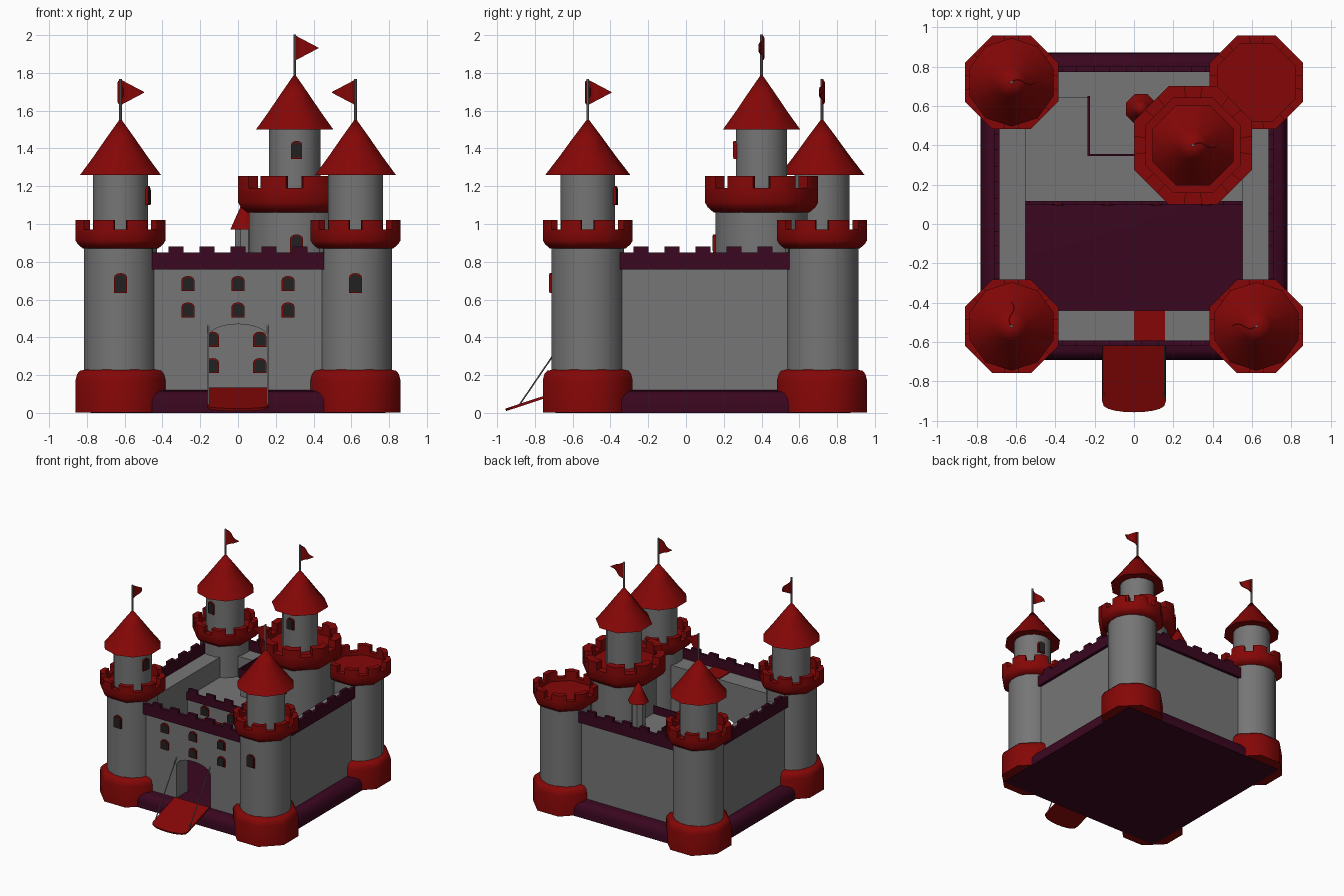
import bpy, bmesh, math
from mathutils import Matrix, Vector

if "Cube" in bpy.data.objects:
    bpy.data.objects.remove(bpy.data.objects["Cube"])


def material(name, rgb):
    m = bpy.data.materials.new(name)
    m.diffuse_color = (*rgb, 1)
    m.use_nodes = True
    m.node_tree.nodes["Principled BSDF"].inputs["Base Color"].default_value = m.diffuse_color
    return m


GREY = material("stone grey", (0.18, 0.18, 0.18))
RED = material("roof red", (0.235, 0.002, 0.002))
PURPLE = material("dark purple", (0.042, 0.002, 0.014))
DARK = material("window dark", (0.015, 0.015, 0.015))
CY = 0.09  # centre of the square plan in y


def finish(bm, name, mat, smooth=None, matrix=None):
    bmesh.ops.remove_doubles(bm, verts=bm.verts, dist=1e-5)
    bmesh.ops.recalc_face_normals(bm, faces=bm.faces)
    if matrix:
        bm.transform(matrix)
    me = bpy.data.meshes.new(name)
    bm.to_mesh(me)
    bm.free()
    ob = bpy.data.objects.new(name, me)
    bpy.context.collection.objects.link(ob)
    me.materials.append(mat)
    if smooth:
        bpy.ops.object.select_all(action='DESELECT')
        ob.select_set(True)
        bpy.context.view_layer.objects.active = ob
        bpy.ops.object.shade_smooth_by_angle(angle=math.radians(smooth))
    return ob


def add_box(bm, x0, x1, y0, y1, z0, z1):
    m = Matrix.Translation(((x0 + x1) / 2, (y0 + y1) / 2, (z0 + z1) / 2)) @ Matrix.Diagonal((x1 - x0, y1 - y0, z1 - z0, 1))
    bmesh.ops.create_cube(bm, size=1, matrix=m)


def boxes(name, mat, *dims, matrix=None):
    bm = bmesh.new()
    for d in dims:
        add_box(bm, *d)
    return finish(bm, name, mat, matrix=matrix)


def lathe(name, mat, prof, n, c, smooth=40):
    """Revolve (apothem, z) points; flats face the axes."""
    bm = bmesh.new()
    k = 1 / math.cos(math.pi / n)
    rings = [[bm.verts.new((c[0] + r * k * math.cos((i + .5) * math.tau / n),
                            c[1] + r * k * math.sin((i + .5) * math.tau / n), z)) for i in range(n)]
             for r, z in prof]
    for a, b in zip(rings, rings[1:]):
        for i in range(n):
            bm.faces.new((a[i], a[(i + 1) % n], b[(i + 1) % n], b[i]))
    return finish(bm, name, mat, smooth)


def add_prism(bm, pts, vec):
    a = [bm.verts.new(p) for p in pts]
    b = [bm.verts.new(Vector(p) + Vector(vec)) for p in pts]
    bm.faces.new(a)
    bm.faces.new(b[::-1])
    for i in range(len(a)):
        j = (i + 1) % len(a)
        bm.faces.new((a[i], b[i], b[j], a[j]))


def arch(w, h, n=6):
    """Outline in x/z with a flattened round head."""
    rise = w * 0.35
    top = [(w / 2 * math.cos(t), 0, h - rise + rise * math.sin(t)) for t in [math.pi * i / n for i in range(n + 1)]]
    return [(-w / 2, 0, 0), (w / 2, 0, 0)] + top


def window(x, y, z, w=.07, h=.095, angle=0):
    """Framed window; at angle 0 it faces -y."""
    m = Matrix.Translation((x, y, z)) @ Matrix.Rotation(angle, 4, 'Z')
    bm = bmesh.new()
    add_prism(bm, [Vector(p) + Vector((0, -.013, 0)) for p in arch(w, h)], (0, .04, 0))
    finish(bm, "window_frame", RED, matrix=m)
    bm = bmesh.new()
    add_prism(bm, [Vector(p) + Vector((0, -.016, .006)) for p in arch(w - .014, h - .013)], (0, .006, 0))
    finish(bm, "window_pane", DARK, matrix=m)


def crown(c, r, z0, z1, z2, t):
    """Octagonal battlement with a merlon on every corner."""
    h = z1 - z0
    lathe("tower_crown", RED, [(0, z0), (r * .84, z0), (r * .95, z0 + h * .22), (r, z0 + h * .42), (r, z1),
                               (r - t, z1), (r - t, z1 - .03), (0, z1 - .03)], 8, c, 50)
    bm = bmesh.new()
    k, e = 1 / math.cos(math.pi / 8), r * .265

    def corner(i, rad):
        a = (i + .5) * math.pi / 4
        return Vector((c[0] + rad * k * math.cos(a), c[1] + rad * k * math.sin(a), z1 - .01))
    for i in range(8):
        o, inn = corner(i, r), corner(i, r - t)
        da = (corner(i - 1, r) - o).normalized() * e
        db = (corner(i + 1, r) - o).normalized() * e
        ia, ib = da * (1 - t / r), db * (1 - t / r)
        add_prism(bm, [o + da, o, o + db, inn + ib, inn, inn + ia], (0, 0, z2 - z1 + .01))
    finish(bm, "tower_merlons", RED, 50)


def top_turret(c, r, z0, z1, roof_r, apex, flag_dir, n):
    """Upper turret, pointed roof, pole and waving flag."""
    lathe("turret", GREY, [(r, z0), (r, z1 + .01)], 16, c)
    h = apex - z1
    lathe("turret_roof", RED, [(0, z1 + .01), (roof_r, z1), (roof_r * .68, z1 + h * .31),
                               (roof_r * .34, z1 + h * .66), (0, apex)], n, c, 50)
    lathe("flag_pole", GREY, [(0, apex - .03), (.007, apex - .03), (.007, apex + .207), (0, apex + .207)], 8, c)
    bm = bmesh.new()
    pairs = []
    for i in range(9):
        t = i / 8
        y = .013 * math.sin(t * math.tau)
        hh = .066 * (1 - t) + .002
        pairs.append([bm.verts.new((t * .125, y + s, apex + .137 + q * hh)) for s in (-.003, .003) for q in (-1, 1)])
    for a, b in zip(pairs, pairs[1:]):
        for i, j in ((0, 1), (1, 3), (3, 2), (2, 0)):
            bm.faces.new((a[i], a[j], b[j], b[i]))
    finish(bm, "flag", RED, 40, Matrix.Translation((*c, 0)) @ Matrix.Rotation(flag_dir, 4, 'Z'))


# Base slab with a wide rounded top edge
bm = bmesh.new()
add_box(bm, -.78, .78, CY - .78, CY + .78, 0, .12)
bmesh.ops.bevel(bm, geom=[e for e in bm.edges if all(v.co.z > .1 for v in e.verts)], offset=.068,
                segments=4, profile=.5, affect='EDGES')
finish(bm, "base_slab", PURPLE, 40)

# Four curtain walls: thick wall with walkway on top and thin purple battlement
for k, side in enumerate(("front", "right", "back", "left")):
    M = Matrix.Translation((0, CY, 0)) @ Matrix.Rotation(k * math.pi / 2, 4, 'Z')
    if k:
        boxes(side + "_wall", GREY, (-.66, .66, -.685, -.55, .1, .77), matrix=M)
    bm = bmesh.new()
    add_box(bm, -.7, .7, -.71, -.683, .76, .85)
    for i in range(-3, 4):
        add_box(bm, i * .164 - .039, i * .164 + .039, -.71, -.683, .84, .88)
    finish(bm, side + "_battlement", PURPLE, matrix=M)

# Front wall with the gate arch cut through
y = CY - .685
gate = [(.158 * math.cos(math.pi * i / 12), y, .40 + .07 * math.sin(math.pi * i / 12)) for i in range(13)]
bm = bmesh.new()
add_prism(bm, [(.66, y, .1), (.66, y, .77), (-.66, y, .77), (-.66, y, .1), (-.158, y, .1)] + gate[::-1]
          + [(.158, y, .1)], (0, .155, 0))
finish(bm, "front_wall", GREY)
boxes("walkway_hatch", RED, (0, .157, -.593, -.44, .768, .777))
for x in (-.265, 0, .265):
    for z in (.505, .645):
        window(x, y, z, h=.08)

# Drawbridge with rounded end, and its chains
tilt = math.atan2(.115, .35)
bm = bmesh.new()
end = [(.162 * math.cos(t), -.30 - .06 * math.sin(t) ** .7, 0) for t in [math.pi * i / 10 for i in range(11)]]
add_prism(bm, [(-.162, 0, 0), (.162, 0, 0)] + end, (0, 0, .014))
finish(bm, "drawbridge", RED, matrix=Matrix.Translation((0, -.61, .122)) @ Matrix.Rotation(tilt, 4, 'X'))
for s in (-1, 1):
    a, b = Vector((s * .157, -.88, .045)), Vector((s * .157, -.595, .465))
    bm = bmesh.new()
    bmesh.ops.create_cone(bm, cap_ends=True, segments=6, radius1=.004, radius2=.004, depth=(b - a).length)
    finish(bm, "chain", GREY, 60, Matrix.Translation((a + b) / 2) @ (b - a).to_track_quat('Z', 'Y').to_matrix().to_4x4())

# Inner hall with battlement and three rows of windows
boxes("inner_hall", GREY, (-.56, .56, .11, .66, .1, .60))
boxes("inner_battlement", PURPLE, (-.55, .55, .10, .118, .58, .645),
      *[(i * .164 - .039, i * .164 + .039, .10, .118, .64, .68) for i in range(-3, 4)])
for x in (-.385, -.135, .115, .365):
    for z in (.21, .35, .49):
        window(x, .11, z, h=.08)
# Raised hall joined to the back walkway, with a thin trim
boxes("upper_hall", GREY, (-.225, .3, .355, .66, .5, .77))
boxes("upper_hall_trim", PURPLE, (-.235, .3, .345, .356, .755, .835), (-.235, -.224, .345, .65, .755, .835))

# Corner towers: centre, turn of turret, whether roofed
for cx, cy, turn, roofed in ((-.622, -.52, 1, True), (.622, -.52, 2, True), (-.622, .72, 0, True), (.622, .72, 0, False)):
    c = (cx, cy)
    lathe("tower_base", RED, [(0, .003), (.2375, .003), (.2375, .175), (.23, .205), (.215, .223), (.18, .23)], 8, c, 50)
    lathe("tower_shaft", GREY, [(.192, .2), (.192, .89)], 16, c)
    crown(c, .2375, .87, .97, 1.022, .04)
    if cy < 0:
        window(cx, cy - .19, .635, h=.105)
    if roofed:
        a = turn * math.pi / 2
        top_turret(c, .145, .93, 1.26, .214, 1.56, a, 10)
        wa = a - math.radians(12)
        window(cx + .143 * math.sin(wa), cy - .143 * math.cos(wa), 1.10, h=.1, w=.06, angle=wa)

# Tall keep tower
K = (.30, .40)
lathe("keep_shaft", GREY, [(.243, .1), (.243, 1.08)], 16, K)
crown(K, .30, 1.06, 1.19, 1.255, .06)
top_turret(K, .136, 1.15, 1.5, .205, 1.795, 0, 8)
window(.31, .40 - .136, 1.345, h=.095, w=.06)
window(.31, .40 - .243, .85, h=.095)

# Small side turret
S = (.035, .585)
lathe("small_turret", GREY, [(.052, .6), (.052, .98)], 8, S)
lathe("small_turret_roof", RED, [(0, .975), (.076, .97), (.036, 1.06), (0, 1.14)], 8, S, 50)
